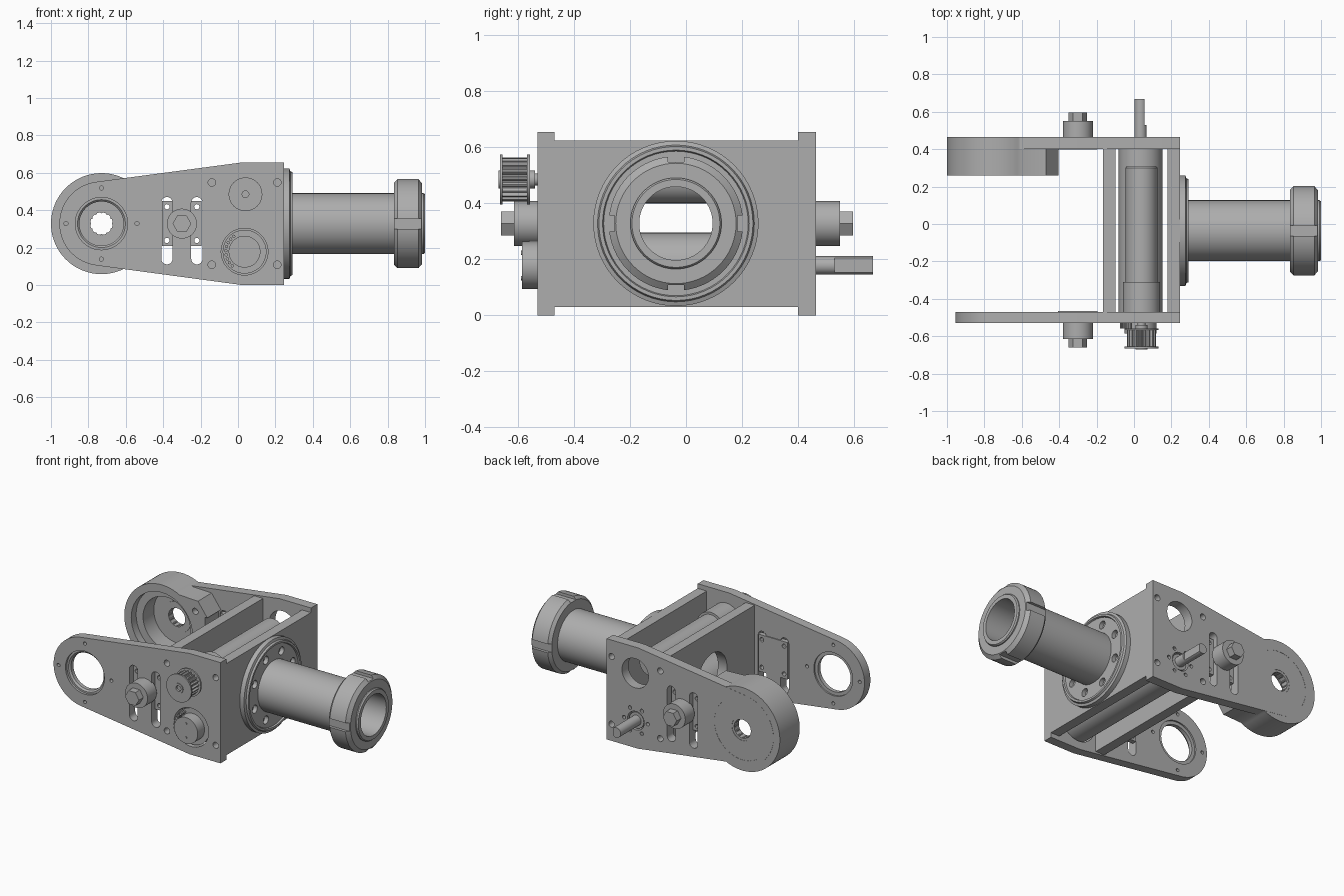
import bpy, bmesh, math
from mathutils import Matrix, Vector

cube = bpy.data.objects.get("Cube")
if cube:
    bpy.data.objects.remove(cube)

grey = bpy.data.materials.new("machined grey")
grey.use_nodes = True
grey.diffuse_color = (0.42, 0.42, 0.42, 1)
grey.node_tree.nodes["Principled BSDF"].inputs["Base Color"].default_value = (0.42, 0.42, 0.42, 1)


def finish(name, bm):
    bmesh.ops.remove_doubles(bm, verts=bm.verts, dist=1e-5)
    bmesh.ops.recalc_face_normals(bm, faces=bm.faces)
    me = bpy.data.meshes.new(name)
    bm.to_mesh(me)
    bm.free()
    me.materials.append(grey)
    ob = bpy.data.objects.new(name, me)
    bpy.context.collection.objects.link(ob)
    smooth(ob)
    return ob


def smooth(ob):
    ob.data.shade_smooth()
    ob.data.set_sharp_from_angle(angle=math.radians(30))


def prism(name, outline, y0, y1):
    """Extrude an x-z outline from y0 to y1."""
    bm = bmesh.new()
    a = [bm.verts.new((x, y0, z)) for x, z in outline]
    b = [bm.verts.new((x, y1, z)) for x, z in outline]
    bm.faces.new(a)
    bm.faces.new(b)
    for i in range(len(a)):
        j = (i + 1) % len(a)
        bm.faces.new((a[i], a[j], b[j], b[i]))
    return finish(name, bm)


def box(name, x0, x1, y0, y1, z0, z1):
    return prism(name, [(x0, z0), (x1, z0), (x1, z1), (x0, z1)], y0, y1)


def lathe(name, axis, centre, profile, n=48, ring=False):
    """Turn (position, radius) points about an axis along x or y.
    centre is (y, z) for axis x and (x, z) for axis y."""
    bm = bmesh.new()
    if not ring:
        profile = [(profile[0][0], 0)] + profile + [(profile[-1][0], 0)]
    rows = []
    for i in range(n):
        t = math.tau * i / n
        row = []
        for p, r in profile:
            u, z = centre[0] + r * math.cos(t), centre[1] + r * math.sin(t)
            row.append(bm.verts.new((p, u, z) if axis == "x" else (u, p, z)))
        rows.append(row)
    m = len(profile)
    for i in range(n):
        a, b = rows[i], rows[(i + 1) % n]
        for k in range(m if ring else m - 1):
            l = (k + 1) % m
            bm.faces.new((a[k], a[l], b[l], b[k]))
    bmesh.ops.remove_doubles(bm, verts=bm.verts, dist=1e-5)
    bmesh.ops.dissolve_degenerate(bm, edges=bm.edges, dist=1e-6)
    return finish(name, bm)


def rod(name, x, z, r, y0, y1, n=48):
    return lathe(name, "y", (x, z), [(y0, r), (y1, r)], n)


def cut(ob, cutters):
    """Subtract the cutters for good, then discard them."""
    for c in cutters:
        c.hide_render = True
        m = ob.modifiers.new("cut", "BOOLEAN")
        m.object, m.operation, m.solver = c, "DIFFERENCE", "EXACT"
    bpy.context.view_layer.update()
    dg = bpy.context.evaluated_depsgraph_get()
    me = bpy.data.meshes.new_from_object(ob.evaluated_get(dg))
    ob.modifiers.clear()
    ob.data = me
    for c in cutters:
        bpy.data.objects.remove(c)
    smooth(ob)


def arc(cx, cz, r, a0, a1, n=32):
    steps = [math.radians(a0 + (a1 - a0) * i / n) for i in range(n + 1)]
    return [(cx + r * math.cos(t), cz + r * math.sin(t)) for t in steps]


MID = 0.328                 # height of the main axis
PIVOT = -0.73               # x of the arm bearing
TUBE = (-0.036, MID)        # y, z of the tube axis
UPPER, LOWER = (0.04, 0.485), (0.035, 0.178)   # x, z of the two shafts


# Side plates
def side_plate(name, y0, y1):
    outline = [(0.245, 0), (0.245, 0.655), (0.02, 0.655)]
    outline += arc(PIVOT, MID, 0.225, 98, 262) + [(0.02, 0)]
    plate = prism(name, outline, y0, y1)
    a, b = y0 - 0.02, y1 + 0.02
    cutters = [rod("hole", x, MID + s * 0.22, 0.02, a, b, 20)
               for x in (-0.14, 0.21) for s in (-1, 1)]
    for x in (-0.38, -0.22):
        slot = arc(x, 0.44, 0.03, 0, 180, 12) + arc(x, 0.14, 0.03, 180, 360, 12)
        cutters.append(prism("slot", slot, a, b))
    cut(plate, cutters)
    return plate


front = side_plate("front_plate", -0.53, -0.47)
cut(front, [rod("hole", PIVOT, MID, 0.14, -0.6, -0.4),
            rod("hole", *LOWER, 0.125, -0.6, -0.4)]
    + [rod("hole", PIVOT + x * 0.19, MID + z * 0.19, 0.011, -0.6, -0.4, 16)
       for x, z in ((1, 0), (-1, 0), (0, 1), (0, -1))])
lathe("front_bearing", "y", (PIVOT, MID),
      [(-0.515, 0.141), (-0.515, 0.128), (-0.505, 0.118), (-0.48, 0.118), (-0.48, 0.141)], ring=True)

back = side_plate("back_plate", 0.40, 0.465)
cut(back, [rod("hole", *UPPER, 0.095, 0.3, 0.6), rod("hole", *LOWER, 0.06, 0.43, 0.6),
           rod("hole", PIVOT, MID, 0.2, 0.3, 0.6)]
    + [rod("hole", LOWER[0] + 0.085 * math.cos(k * math.pi / 3),
           LOWER[1] + 0.085 * math.sin(k * math.pi / 3), 0.012, 0.3, 0.6, 12) for k in range(6)])

# Round cup housing at the back arm
tail = [(-0.47, 0.095), (-0.4, 0.19), (-0.4, 0.466), (-0.47, 0.561)]
housing = prism("arm_housing", arc(PIVOT, MID, 0.27, 62, 298, 48) + tail, 0.26, 0.464)
cut(housing, [lathe("cup", "y", (PIVOT, MID), [(0.2, 0.22), (0.31, 0.22), (0.31, 0.17),
                                              (0.42, 0.17), (0.42, 0.075), (0.6, 0.075)]),
              box("slot_gap", -0.42, -0.34, 0.2, 0.6, 0.11, 0.47),
              rod("hole", -0.49, 0.49, 0.02, 0.2, 0.3, 16),
              rod("hole", -0.49, 0.166, 0.02, 0.2, 0.3, 16)])
lathe("back_bearing", "y", (PIVOT, MID),
      [(0.415, 0.1), (0.415, 0.06), (0.462, 0.06), (0.462, 0.076), (0.42, 0.076), (0.42, 0.1)], ring=True)
for k in range(12):
    t = math.tau * k / 12
    rod("bearing_tooth", PIVOT + 0.062 * math.cos(t), MID + 0.062 * math.sin(t), 0.007, 0.42, 0.455, 8)

# Cross plates
for name, x0, x1, r in (("end_plate", 0.18, 0.245, 0.132), ("middle_plate", -0.165, -0.1, 0.15)):
    plate = box(name, x0, x1, -0.47, 0.40, 0.03, 0.625)
    cut(plate, [lathe("hole", "x", TUBE, [(x0 - 0.1, r), (x1 + 0.1, r)])])

# Flange with a circle of bolt holes
flange = lathe("tube_flange", "x", TUBE,
               [(0.245, 0.131), (0.245, 0.295), (0.275, 0.295), (0.28, 0.28), (0.292, 0.275),
                (0.292, 0.262), (0.282, 0.258), (0.282, 0.131)], 64, ring=True)
holes = []
for k in range(8):
    t = math.tau * (k + 0.5) / 8
    c = (TUBE[0] + 0.21 * math.cos(t), TUBE[1] + 0.21 * math.sin(t))
    holes.append(lathe("hole", "x", c, [(0.255, 0.026), (0.35, 0.026)], 20))
cut(flange, holes)

# Tube and slotted ring nut
lathe("tube", "x", TUBE, [(0.2, 0.131), (0.2, 0.163), (0.992, 0.163), (1.0, 0.157), (1.0, 0.131)], 64, ring=True)
nut = lathe("ring_nut", "x", TUBE,
            [(0.835, 0.16), (0.835, 0.222), (0.853, 0.24), (0.965, 0.24), (0.985, 0.215), (0.985, 0.16)],
            64, ring=True)
y, z = TUBE
cut(nut, [box("notch", 0.8, 1.02, y - 0.028, y + 0.028, z + s * 0.26 - 0.04, z + s * 0.26 + 0.04) for s in (-1, 1)]
    + [box("notch", 0.8, 1.02, y + s * 0.26 - 0.04, y + s * 0.26 + 0.04, z - 0.028, z + 0.028) for s in (-1, 1)])

# Tensioners, one on each side plate
for side, face, s in (("front", -0.53, -1), ("back", 0.465, 1)):
    def span(a, b):
        return sorted((face + s * a, face + s * b))
    rod(side + "_tensioner_hub", -0.3, MID, 0.08, *span(-0.01, 0.085))
    rod(side + "_tensioner_nut", -0.3, MID, 0.05, *span(0.08, 0.131), 6)
    slider = box(side + "_slider_plate", -0.405, -0.195, *span(-0.066, -0.035), MID - 0.12, MID + 0.12)
    cut(slider, [rod("hole", -0.3 + i * 0.08, MID + k * 0.09, 0.014, *span(-0.1, 0.1), 12)
                 for i in (-1, 1) for k in (-1, 1)])

# Upper spindle with toothed pulley
lathe("upper_spindle", "y", UPPER,
      [(-0.47, 0.1), (-0.31, 0.1), (-0.31, 0.085), (0.30, 0.085), (0.31, 0.078)])
rod("pulley_shaft", *UPPER, 0.022, -0.655, -0.46, 24)
for y0, y1 in ((-0.665, -0.655), (-0.568, -0.558)):
    lathe("pulley_flange", "y", UPPER, [(y0, 0.022), (y0, 0.09), (y1, 0.09), (y1, 0.022)], ring=True)
lathe("pulley_hub", "y", UPPER, [(-0.67, 0.018), (-0.67, 0.032), (-0.54, 0.032), (-0.54, 0.018)], ring=True)
teeth = []
for k in range(80):
    t = math.tau * k / 80
    r = 0.078 if k % 4 < 2 else 0.066
    teeth.append((UPPER[0] + r * math.cos(t), UPPER[1] + r * math.sin(t)))
prism("pulley_teeth", teeth, -0.656, -0.567)

# Lower motor with ribbed end cap and output shaft
rod("motor_body", *LOWER, 0.117, -0.515, 0.40)
rod("motor_cap", *LOWER, 0.085, -0.585, -0.51)
for k in range(9):
    t = math.radians(125 + 13 * k)
    rod("cap_rib", LOWER[0] + 0.1 * math.cos(t), LOWER[1] + 0.1 * math.sin(t), 0.009, -0.56, -0.51, 8)
for s in (-1, 1):
    rod("cap_screw", LOWER[0], LOWER[1] + s * 0.045, 0.008, -0.59, -0.58, 12)
rod("output_boss", *LOWER, 0.052, 0.39, 0.458)
shaft = rod("output_shaft", *LOWER, 0.033, 0.40, 0.668, 32)
cut(shaft, [box("flat", LOWER[0] + 0.02, LOWER[0] + 0.06, 0.53, 0.7, 0.1, 0.26)])
